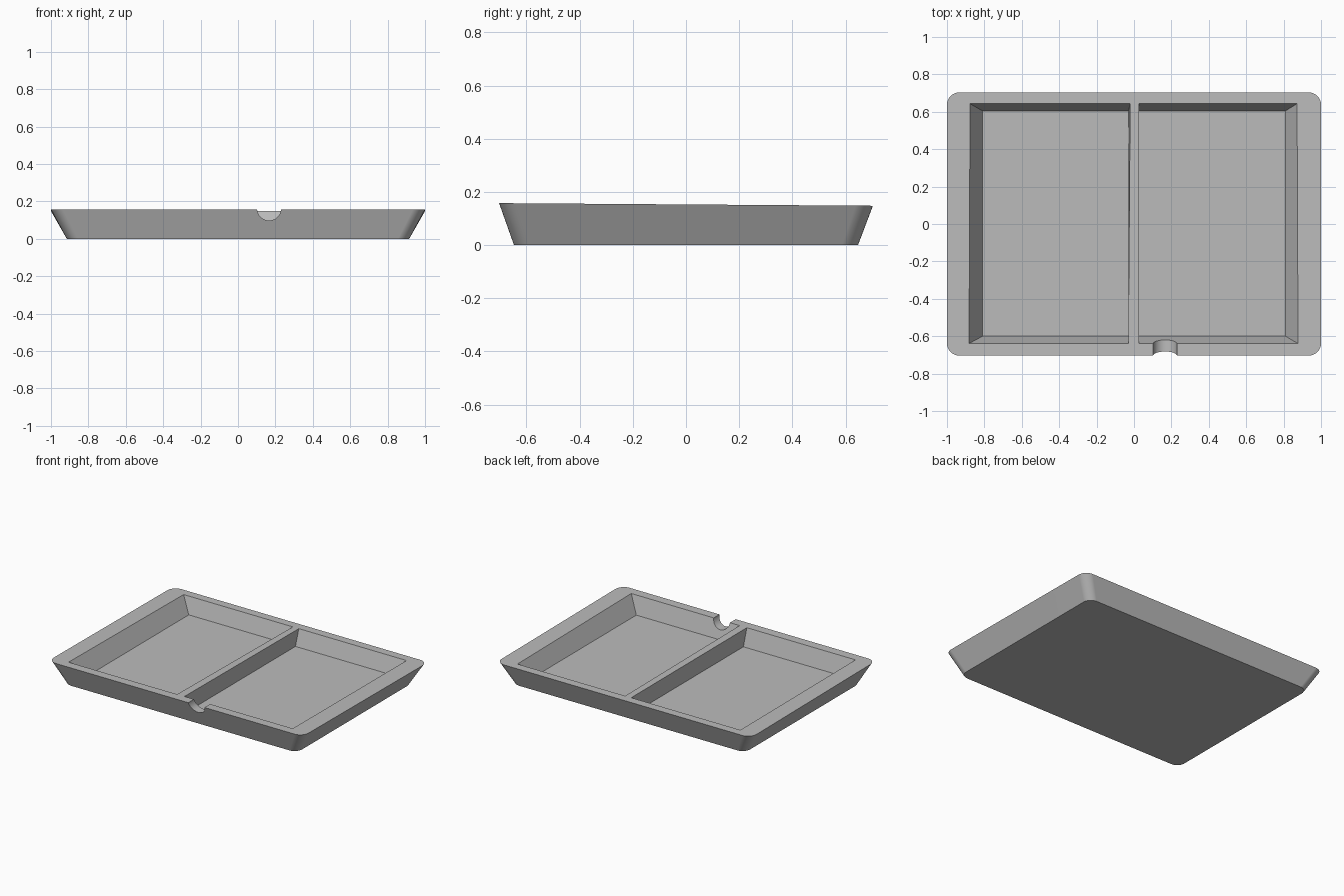
import bpy, bmesh, math

cube = bpy.data.objects.get("Cube")
if cube:
    bpy.data.objects.remove(cube, do_unlink=True)

FLOOR = 0.037      # height of the compartment floors
DEPTH = 0.117      # compartment depth
OVER = 1.5         # cutters run this far past the rim

grey = bpy.data.materials.new("plain grey")
grey.use_nodes = True
colour = (0.5, 0.5, 0.5, 1)
grey.diffuse_color = colour
grey.node_tree.nodes["Principled BSDF"].inputs["Base Color"].default_value = colour


def loft(name, lower, upper):
    """Closed solid between two matching loops of points."""
    bm = bmesh.new()
    a = [bm.verts.new(p) for p in lower]
    b = [bm.verts.new(p) for p in upper]
    n = len(a)
    for i in range(n):
        j = (i + 1) % n
        bm.faces.new((a[i], a[j], b[j], b[i]))
    bm.faces.new(a[::-1])
    bm.faces.new(b)
    bmesh.ops.recalc_face_normals(bm, faces=bm.faces)
    mesh = bpy.data.meshes.new(name)
    bm.to_mesh(mesh)
    bm.free()
    mesh.materials.append(grey)
    obj = bpy.data.objects.new(name, mesh)
    bpy.context.collection.objects.link(obj)
    return obj


def rounded(hx, hy, r, height, steps=8):
    """Rounded rectangle loop; height is a function of y."""
    pts = []
    for k, (sx, sy) in enumerate(((1, 1), (-1, 1), (-1, -1), (1, -1))):
        for i in range(steps + 1):
            t = (k + i / steps) * math.pi / 2
            x = sx * (hx - r) + r * math.cos(t)
            y = sy * (hy - r) + r * math.sin(t)
            pts.append((x, y, height(y)))
    return pts


def compartment(name, low, rim):
    """Tapered cutter through four floor corners and four rim corners."""
    lower = [(x, y, FLOOR) for x, y in low]
    upper = [(x + (u - x) * OVER, y + (v - y) * OVER, FLOOR + DEPTH * OVER)
             for (x, y), (u, v) in zip(low, rim)]
    return loft(name, lower, upper)


# Flared body with a rim sloping gently to the back
tray = loft("tray",
            rounded(0.915, 0.647, 0.06, lambda y: 0),
            rounded(1.0, 0.703, 0.065, lambda y: 0.153 - 0.007 * y))

# Two compartments, leaving a thin divider
left_cut = compartment(
    "left_compartment_cutter",
    [(0.027, -0.6), (0.81, -0.6), (0.81, 0.605), (0.027, 0.605)],
    [(0.027, -0.638), (0.875, -0.638), (0.875, 0.645), (0.027, 0.645)])
right_cut = compartment(
    "right_compartment_cutter",
    [(-0.81, -0.6), (-0.03, -0.6), (-0.03, 0.605), (-0.81, 0.605)],
    [(-0.88, -0.638), (-0.03, -0.638), (-0.02, 0.645), (-0.88, 0.645)])

# Round pouring notch through the front wall
ring = [(0.166 + 0.064 * math.cos(t), 0.162 + 0.064 * math.sin(t))
        for t in (2 * math.pi * i / 32 for i in range(32))]
notch_cut = loft("notch_cutter",
                 [(x, -0.8, z) for x, z in ring],
                 [(x, -0.55, z) for x, z in ring])

bpy.ops.object.select_all(action="DESELECT")
tray.select_set(True)
bpy.context.view_layer.objects.active = tray
for cutter in (left_cut, right_cut, notch_cut):
    cutter.hide_render = True
    mod = tray.modifiers.new(cutter.name, "BOOLEAN")
    mod.operation = "DIFFERENCE"
    mod.solver = "EXACT"
    mod.object = cutter
    bpy.ops.object.modifier_apply(modifier=mod.name)
    bpy.data.objects.remove(cutter, do_unlink=True)

# Smooth the corners and notch, keep the flats flat
bpy.ops.object.shade_smooth_by_angle(angle=math.radians(30))
weighted = tray.modifiers.new("flat_normals", "WEIGHTED_NORMAL")
weighted.keep_sharp = True
